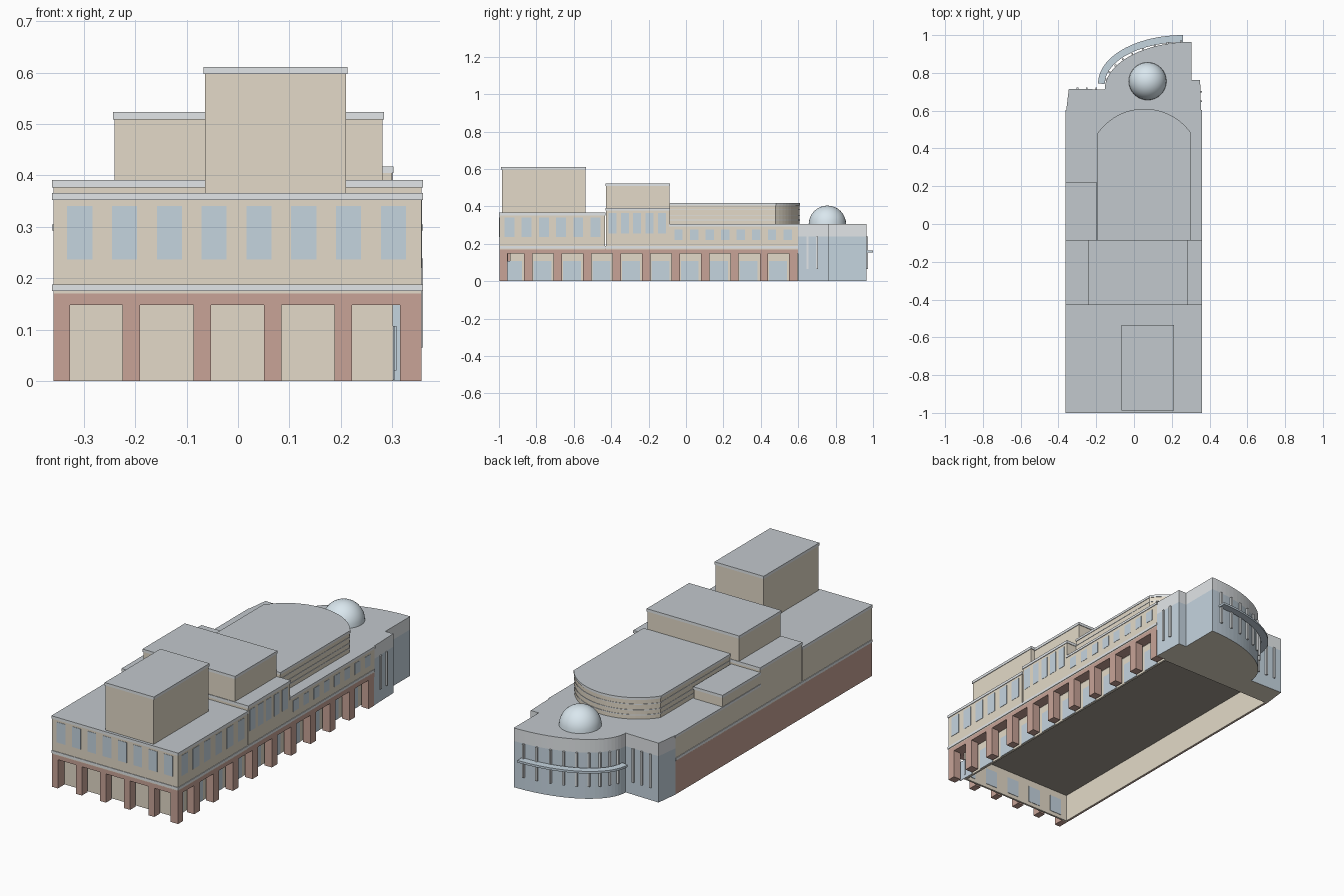
import bpy, bmesh, math

if "Cube" in bpy.data.objects:
    bpy.data.objects.remove(bpy.data.objects["Cube"])


def mat(name, r, g, b):
    m = bpy.data.materials.new(name)
    m.diffuse_color = (r, g, b, 1)
    m.use_nodes = True
    m.node_tree.nodes["Principled BSDF"].inputs["Base Color"].default_value = m.diffuse_color
    return m


BEIGE = mat("beige_stone", 0.77, 0.70, 0.58)
BRICK = mat("red_brick", 0.58, 0.37, 0.31)
GLASS = mat("blue_glass", 0.56, 0.66, 0.74)
ROOF = mat("grey_roof", 0.54, 0.58, 0.61)
TRIM = mat("light_trim", 0.76, 0.79, 0.81)
DARK = mat("dark_underside", 0.36, 0.33, 0.28)
DOME = mat("pale_dome", 0.70, 0.80, 0.86)


def rect(x0, x1, y0, y1):
    return [(x0, y0), (x1, y0), (x1, y1), (x0, y1)]


def solid(name, parts, side, top=None, bottom=None):
    """One object made of upright prisms: (counter-clockwise outline, z0, z1)."""
    bm = bmesh.new()
    for pts, z0, z1 in parts:
        lo = [bm.verts.new((x, y, z0)) for x, y in pts]
        hi = [bm.verts.new((x, y, z1)) for x, y in pts]
        n = len(pts)
        for i in range(n):
            j = (i + 1) % n
            bm.faces.new((lo[i], lo[j], hi[j], hi[i]))
        bm.faces.new(hi).material_index = 1
        bm.faces.new(lo[::-1]).material_index = 2
    me = bpy.data.meshes.new(name)
    bm.to_mesh(me)
    bm.free()
    for m in (side, top or side, bottom or side):
        me.materials.append(m)
    ob = bpy.data.objects.new(name, me)
    bpy.context.collection.objects.link(ob)
    return ob


def block(name, x0, x1, y0, y1, z0, z1, c=0.014, o=0.003):
    """Stone block with overhanging cornice and grey roof."""
    solid(name, [(rect(x0, x1, y0, y1), z0, z1 - c)], BEIGE)
    solid(name + "_cornice", [(rect(x0 - o, x1 + o, y0 - o, y1 + o), z1 - c, z1)], TRIM, ROOF)


def arc(cx, cy, a, b, t0, t1, n):
    return [(cx + a * math.cos(math.radians(t0 + (t1 - t0) * i / n)),
             cy + b * math.sin(math.radians(t0 + (t1 - t0) * i / n))) for i in range(n + 1)]


L, R, F, B = -0.359, 0.357, -0.997, 0.60

# Main masses
block("front_hall", L, R, F, -0.433, 0.17, 0.366)
block("front_tower", -0.064, 0.21, -0.985, -0.538, 0.36, 0.611)
block("middle_hall", L, R, -0.427, -0.088, 0.17, 0.391)
block("middle_upper_block", -0.240, 0.281, -0.427, -0.088, 0.38, 0.523)
block("rear_hall", L, R, -0.088, B, 0.17, 0.305, 0.012)
block("left_side_block", L, -0.198, -0.088, 0.217, 0.29, 0.366)


# Auditorium with bowed rear wall
def bowed(o):
    s, w = 0.13, 0.248
    r = (w * w + s * s) / (2 * s)
    t = math.degrees(math.asin(w / r))
    back = arc(0.055, 0.61 - r, r + o, r + o, 90 - t, 90 + t, 24)
    return [(-0.193 - o, -0.088), (0.303 + o, -0.088)] + back


solid("auditorium", [(bowed(-0.003), 0.29, 0.405)], BEIGE)
solid("auditorium_cornice", [(bowed(0), 0.405, 0.417)], TRIM, ROOF)
solid("auditorium_bands", [(bowed(-0.001), z, z + 0.004) for z in (0.325, 0.35, 0.38)], TRIM)

# Ground floor: recessed hollow walls, brick lintel, band and ceiling
D = 0.055
solid("ground_walls", [
    (rect(L + 0.01, R - D, F + D, F + D + 0.01), 0, 0.15),
    (rect(R - D - 0.01, R - D, F + D, B), 0, 0.15),
    (rect(L + 0.006, L + 0.012, F + D, B), 0, 0.15),
    (rect(L + 0.01, R - D, B - 0.01, B), 0, 0.15)], BEIGE)
solid("ground_ceiling", [(rect(L + 0.01, R - D, F + D, B), 0.143, 0.15)], DARK)
solid("brick_lintel", [(rect(L, R, F, B), 0.148, 0.176)], BRICK)
solid("stone_band", [(rect(L - 0.003, R + 0.003, F - 0.003, B), 0.175, 0.188)], TRIM)
solid("left_brick_wall", [(rect(L, L + 0.007, F, B), 0, 0.15)], BRICK)

# Brick piers along the front and right side
piers = []
for i in range(1, 5):
    x = -0.345 + 0.1375 * i
    piers.append((rect(x - 0.017, x + 0.017, F, F + 0.045), 0, 0.15))
piers.append((rect(L, L + 0.032, F, F + D), 0, 0.15))
for i in range(11):
    y0 = max(F, -1.003 + 0.1575 * i)
    y0, y1 = y0 - (0.02 if 0 < i else 0), min(B, y0 + (0.025 if i else 0.042))
    piers.append((rect(R - 0.042, R, y0, y1), 0, 0.15))
solid("brick_piers", piers, BRICK)

# Ground windows
panes = []
for i in range(10):
    y = -0.925 + 0.1575 * i
    panes.append((rect(R - D, R - D + 0.003, y - 0.048, y + 0.048), 0.002, 0.107))
for i in range(5):
    x = -0.277 + 0.1375 * i
    panes.append((rect(x - 0.035, x + 0.035, F + D + 0.009, F + D + 0.012), 0.02, 0.107))
solid("ground_windows", panes, GLASS)

# Upper windows
panes = []
for i in range(8):
    x = -0.308 + 0.0872 * i
    panes.append((rect(x - 0.0245, x + 0.0245, F - 0.0015, F + 0.003), 0.236, 0.341))
for n, start, step, w, z0, z1 in ((6, -0.944, 0.092, 0.053, 0.236, 0.341),
                                  (5, -0.393, 0.066, 0.043, 0.255, 0.365),
                                  (8, -0.040, 0.0833, 0.045, 0.22, 0.277)):
    for i in range(n):
        y = start + step * i
        panes.append((rect(R - 0.003, R + 0.0015, y - w / 2, y + w / 2), z0, z1))
solid("upper_windows", panes, GLASS)

# Glazed rear pavilion with curved front
curve = arc(0.305, 0.712, 0.46, 0.252, 90, 180, 24)
plan = [(L, B), (0.355, B), (0.350, 0.762), (0.305, 0.762)] + curve + [(-0.345, 0.716)]
solid("pavilion_glazing", [(plan, 0, 0.238)], GLASS, bottom=BEIGE)
solid("pavilion_parapet", [(plan, 0.238, 0.305)], TRIM, ROOF)

# Vertical fins on the pavilion
fins = []
for x, y in arc(0.305, 0.712, 0.465, 0.257, 97, 168, 8):
    fins.append((rect(x - 0.005, x + 0.005, y - 0.005, y + 0.005), 0.065, 0.238))
for x in (-0.30, -0.25, -0.20):
    fins.append((rect(x - 0.005, x + 0.005, 0.71, 0.722), 0.065, 0.238))
for y in (0.65, 0.70):
    fins.append((rect(0.348, 0.360, y - 0.005, y + 0.005), 0.065, 0.238))
solid("pavilion_fins", fins, TRIM)

# Curved canopy, as a run of short wedges sharing one ring outline
outer = arc(0.26, 0.745, 0.45, 0.255, 90, 180, 28)
inner = arc(0.26, 0.74, 0.415, 0.222, 90, 180, 28)
solid("curved_canopy", [(outer + inner[::-1], 0.153, 0.164)], GLASS)

# Roof dome
bm = bmesh.new()
bmesh.ops.create_uvsphere(bm, u_segments=32, v_segments=16, radius=0.1)
bmesh.ops.delete(bm, geom=[v for v in bm.verts if v.co.z < -0.001], context='VERTS')
for f in bm.faces:
    f.smooth = True
me = bpy.data.meshes.new("roof_dome")
bm.to_mesh(me)
bm.free()
me.materials.append(DOME)
dome = bpy.data.objects.new("roof_dome", me)
dome.location = (0.072, 0.756, 0.304)
bpy.context.collection.objects.link(dome)
